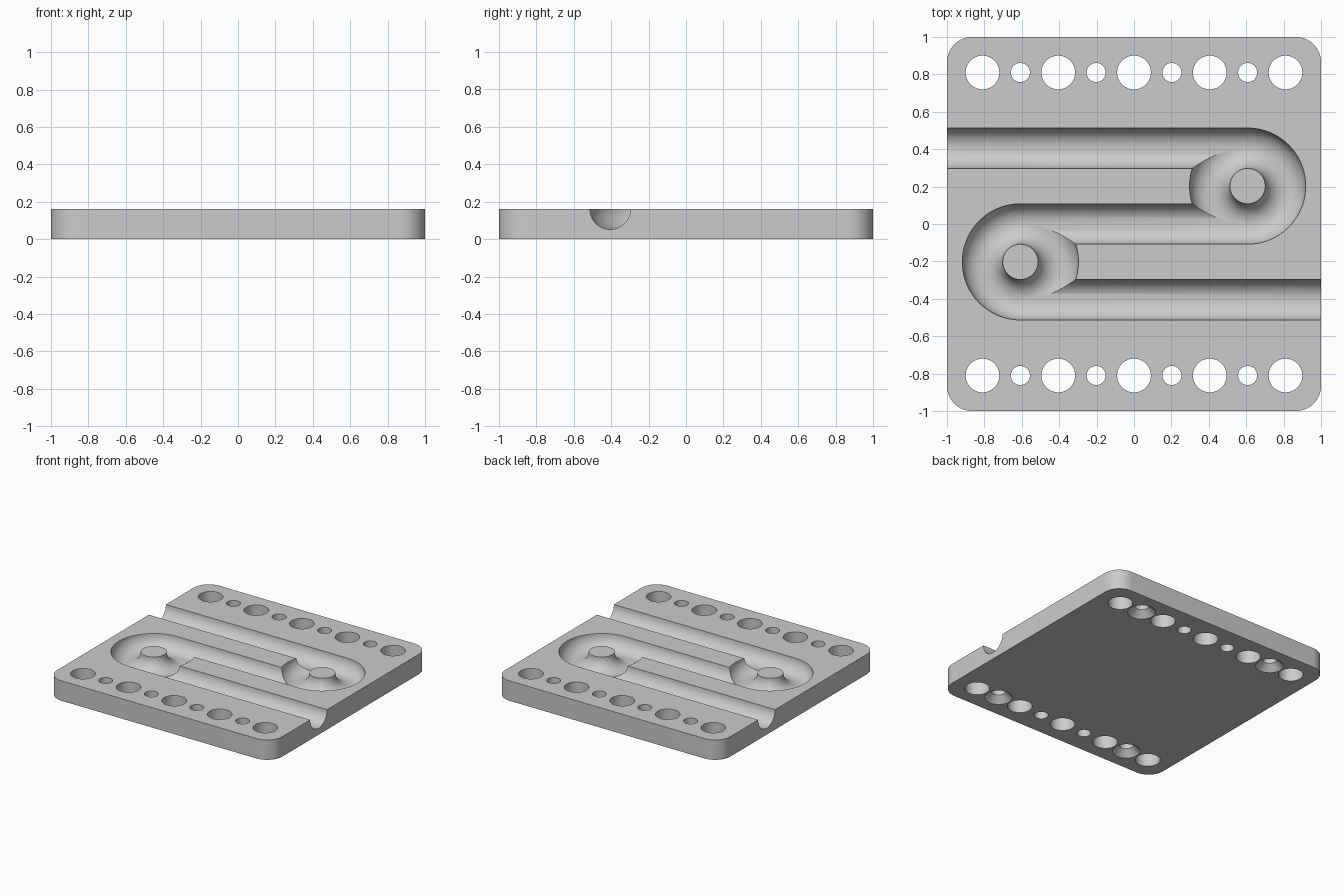
import bpy, bmesh, math
from mathutils import Vector

THICK = 0.16          # plate thickness
GROOVE = 0.108        # groove radius
PITCH = 0.2025        # hole and track spacing

old = bpy.data.objects.get("Cube")
if old:
    bpy.data.objects.remove(old, do_unlink=True)


def new_object(name, bm):
    bmesh.ops.recalc_face_normals(bm, faces=bm.faces)
    mesh = bpy.data.meshes.new(name)
    bm.to_mesh(mesh)
    bm.free()
    obj = bpy.data.objects.new(name, mesh)
    bpy.context.collection.objects.link(obj)
    return obj


def skin(name, rings, closed=False):
    """Join equal rings of points into a solid."""
    bm = bmesh.new()
    loops = [[bm.verts.new(p) for p in ring] for ring in rings]
    pairs = list(zip(loops, loops[1:]))
    if closed:
        pairs.append((loops[-1], loops[0]))
    else:
        bm.faces.new(loops[0])
        bm.faces.new(loops[-1])
    n = len(loops[0])
    for a, b in pairs:
        for i in range(n):
            j = (i + 1) % n
            bm.faces.new((a[i], a[j], b[j], b[i]))
    return new_object(name, bm)


def circle(x, y, z, radius, steps=48):
    angles = [math.tau * i / steps for i in range(steps)]
    return [(x + radius * math.cos(a), y + radius * math.sin(a), z) for a in angles]


def groove_ring(centre, side):
    """U-shaped section, open upwards, across the given side direction."""
    arc = [math.pi * i / 32 for i in range(33)]
    section = [(GROOVE * math.cos(a), THICK - GROOVE * math.sin(a)) for a in arc]
    section = [(GROOVE, 0.3)] + section + [(-GROOVE, 0.3)]
    return [Vector((centre[0], centre[1], z)) + Vector(side) * s for s, z in section]


# Plate with rounded corners
outline = []
corner = 0.135
for k, (sx, sy) in enumerate([(1, 1), (-1, 1), (-1, -1), (1, -1)]):
    for i in range(17):
        a = math.pi / 2 * (k + i / 16)
        outline.append((sx * (1 - corner) + corner * math.cos(a),
                        sy * (1 - corner) + corner * math.sin(a)))
plate = skin("grooved_plate", [[(x, y, z) for x, y in outline] for z in (0, THICK)])

cutters = []

# Ring grooves that leave a round post in the middle
for s in (1, -1):
    rings = []
    for i in range(96):
        a = math.tau * i / 96
        side = (math.cos(a), math.sin(a), 0)
        rings.append(groove_ring((s * 3 * PITCH + PITCH * side[0],
                                  s * PITCH + PITCH * side[1]), side))
    cutters.append(skin("ring_cutter", rings, closed=True))

# Straight grooves that link the rings and run out at the sides
end = 3 * PITCH
for y, x0, x1 in ((2 * PITCH, -1.2, end), (0, -end, end), (-2 * PITCH, -end, 1.2)):
    cutters.append(skin("straight_cutter",
                        [groove_ring((x, y), (0, 1, 0)) for x in (x0, x1)]))

# Rows of wide and narrow holes, some countersunk from below
for y in (-4 * PITCH, 4 * PITCH):
    for k in range(-4, 5):
        x = k * PITCH
        if k % 2 == 0:
            profile = [(-0.1, 0.09), (0.3, 0.09)]
        elif abs(k) == 3:
            profile = [(-0.05, 0.151), (0.05, 0.051), (0.3, 0.051)]
        else:
            profile = [(-0.1, 0.051), (0.3, 0.051)]
        cutters.append(skin("hole_cutter", [circle(x, y, z, r) for z, r in profile]))

# Cut the plate
bpy.context.view_layer.objects.active = plate
for cutter in cutters:
    cutter.hide_render = True
    mod = plate.modifiers.new("cut", 'BOOLEAN')
    mod.operation = 'DIFFERENCE'
    mod.solver = 'EXACT'
    mod.object = cutter
    bpy.ops.object.modifier_apply(modifier=mod.name)
    bpy.data.objects.remove(cutter, do_unlink=True)

# Grey finish and smooth curves
grey = bpy.data.materials.new("plain grey")
grey.use_nodes = True
colour = (0.6, 0.6, 0.6, 1)
grey.diffuse_color = colour
grey.node_tree.nodes["Principled BSDF"].inputs["Base Color"].default_value = colour
plate.data.materials.clear()
plate.data.materials.append(grey)
bpy.ops.object.select_all(action='DESELECT')
plate.select_set(True)
bpy.ops.object.shade_smooth_by_angle(angle=math.radians(30))
